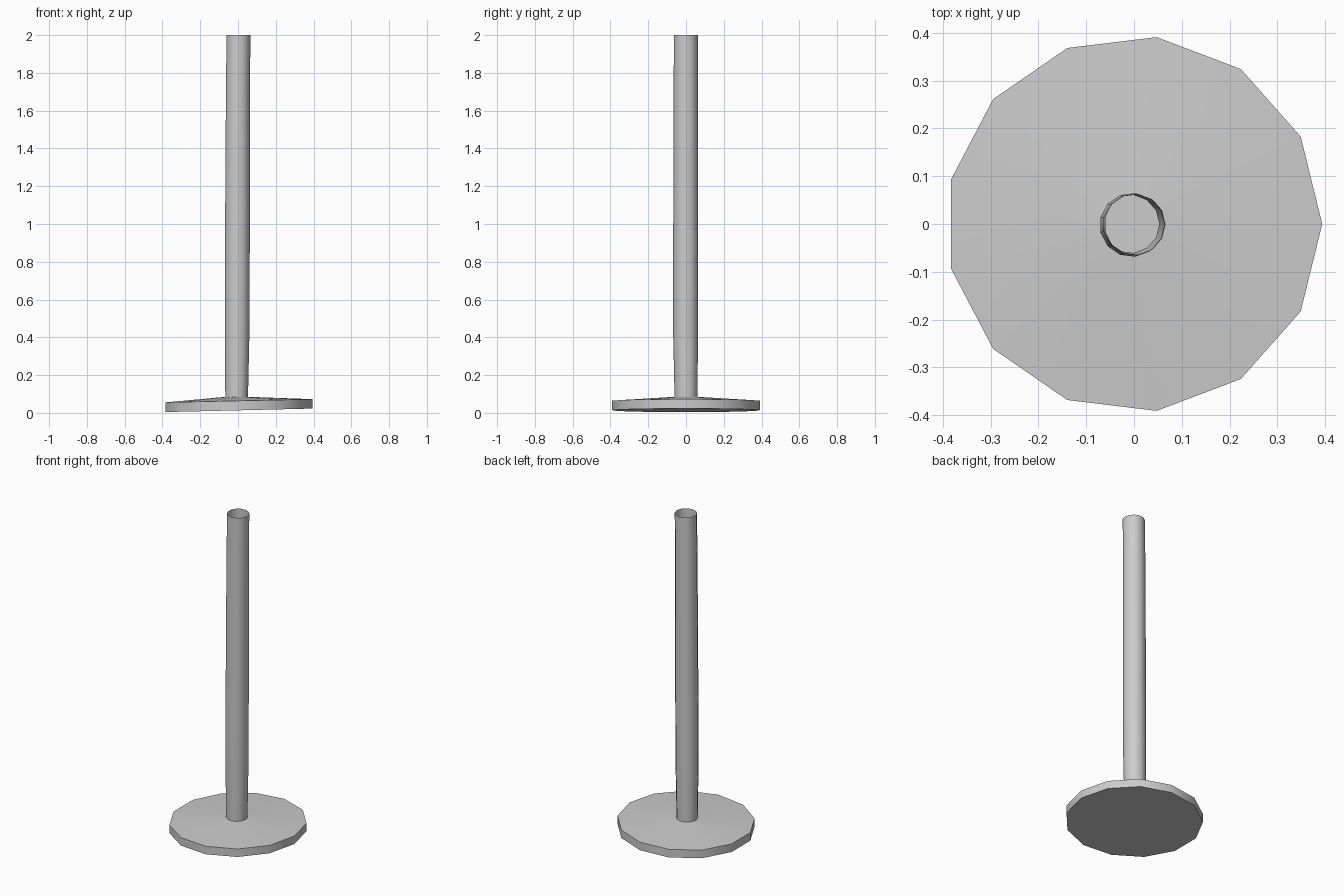
import bpy, bmesh
from math import cos, sin, pi, radians

if "Cube" in bpy.data.objects:
    bpy.data.objects.remove(bpy.data.objects["Cube"])

SIDES = 13


def ring(bm, cx, cy, r, z, tilt=0.0):
    """One 13-sided loop; tilt raises z along +x."""
    loop = []
    for i in range(SIDES):
        a = 2 * pi * i / SIDES
        x, y = cx + r * cos(a), cy + r * sin(a)
        loop.append(bm.verts.new((x, y, z + tilt * x)))
    return loop


def lofted(name, rings, cap_bottom=False):
    bm = bmesh.new()
    loops = [ring(bm, *r) for r in rings]
    for a, b in zip(loops, loops[1:]):
        for i in range(SIDES):
            j = (i + 1) % SIDES
            bm.faces.new((a[i], a[j], b[j], b[i]))
    if cap_bottom:
        bm.faces.new(loops[0][::-1])
    mesh = bpy.data.meshes.new(name)
    bm.to_mesh(mesh)
    bm.free()
    ob = bpy.data.objects.new(name, mesh)
    bpy.context.collection.objects.link(ob)
    bpy.ops.object.select_all(action='DESELECT')
    ob.select_set(True)
    bpy.context.view_layer.objects.active = ob
    bpy.ops.object.shade_smooth_by_angle(angle=radians(35))
    return ob


# slightly tilted base disc with a shallow cone top, open under the pole
lofted("base", [
    (0, 0, 0.394, 0.0135, 0.024),
    (0, 0, 0.394, 0.064, 0.022),
    (-0.008, 0, 0.061, 0.085, 0.0),
], cap_bottom=True)

# hollow, slightly crooked pole, open at the top
lofted("pole", [
    (-0.008, 0.0, 0.061, 0.085),
    (-0.006, -0.002, 0.066, 0.40),
    (-0.005, -0.002, 0.067, 0.70),
    (-0.001, -0.001, 0.0645, 1.75),
    (0.002, -0.001, 0.064, 2.0),
])
